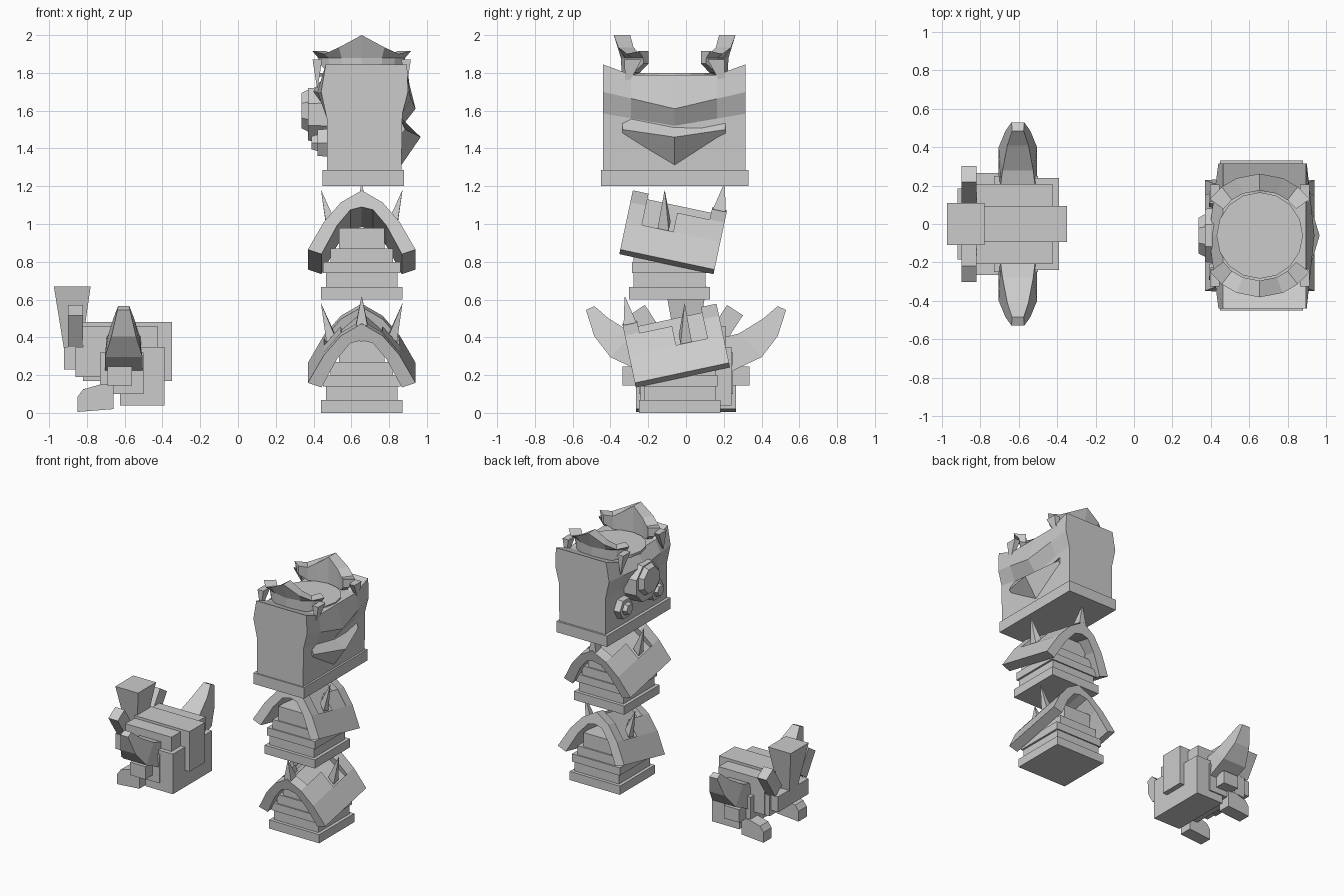
import bpy, bmesh
from math import sin, cos, pi, radians

old = bpy.data.objects.get("Cube")
if old:
    bpy.data.objects.remove(old)

stone = bpy.data.materials.new("plain grey")
stone.use_nodes = True
GREY = (0.6, 0.6, 0.6, 1)
stone.diffuse_color = GREY
stone.node_tree.nodes["Principled BSDF"].inputs["Base Color"].default_value = GREY


def loft(name, rings):
    """Skin a list of equal-length point rings and cap both ends."""
    bm = bmesh.new()
    rows = [[bm.verts.new(p) for p in ring] for ring in rings]
    n = len(rows[0])
    for a, b in zip(rows, rows[1:]):
        for i in range(n):
            j = (i + 1) % n
            bm.faces.new((a[i], a[j], b[j], b[i]))
    bm.faces.new(rows[0])
    bm.faces.new(rows[-1])
    bmesh.ops.recalc_face_normals(bm, faces=bm.faces)
    mesh = bpy.data.meshes.new(name)
    bm.to_mesh(mesh)
    bm.free()
    mesh.materials.append(stone)
    obj = bpy.data.objects.new(name, mesh)
    bpy.context.collection.objects.link(obj)
    return obj


def rect(x0, x1, y0, y1, z):
    return [(x0, y0, z), (x1, y0, z), (x1, y1, z), (x0, y1, z)]


def box(name, x, y, z):
    return loft(name, [rect(*x, *y, z[0]), rect(*x, *y, z[1])])


def disc(name, x, y, z, r0, r1, sides, turn=0):
    """Faceted disc facing along x, radius r0 at x[0] and r1 at x[1]."""
    loft(name, [[(px, y + r * cos(turn + 2 * pi * i / sides), z + r * sin(turn + 2 * pi * i / sides))
                 for i in range(sides)] for px, r in zip(x, (r0, r1))])


CX, CY = 0.655, -0.06

# --- two arched shoulder pieces, the lower one turned the other way ---
OUTER = [(0.285, -0.32), (0.2, -0.17), (0.11, -0.065), (0, 0)]
PANEL = [(0.285, -0.32), (0.205, -0.18), (0.19, -0.2), (0, -0.03)]
INNER = [(0, -0.09), (0.06, -0.105), (0.13, -0.19), (0.213, -0.345)]
TILT = radians(12)


def shoulder(prefix, base, s):
    def place(x, y, z):
        return (CX + x, CY + s * (0.028 + y * cos(TILT) + z * sin(TILT)),
                base + 0.525 - y * sin(TILT) + z * cos(TILT))

    def arch(name, outer, y0, y1):
        half = outer[:-1]
        ring = half + [outer[-1]] + [(-x, z) for x, z in reversed(half)]
        under = [(-x, z) for x, z in reversed(INNER)] + INNER[1:]
        loft(prefix + name, [[place(x, y, z) for x, z in ring + under] for y in (y0, y1)])

    arch("_front_band", OUTER, -0.255, -0.17)
    arch("_panel", PANEL, -0.17, 0.175)
    arch("_back_band", OUTER, 0.175, 0.255)
    # divided raised plate at one half of the panel
    for sx in (-1, 1):
        strip = [(0.19, -0.2), (0.2, -0.172), (0.11, -0.067), (0.1, -0.13)]
        loft(prefix + "_plate", [[place(sx * x, y, z) for x, z in strip] for y in (0.0, 0.175)])
        rim = [(0.285, -0.32), (0.2, -0.17), (0.18, -0.2), (0.22, -0.32)]
        loft(prefix + "_rim", [[place(sx * x, y, z) for x, z in rim] for y in (-0.17, 0.175)])
        # side spikes
        foot = [(0.145, -0.085), (0.145, -0.025), (0.185, -0.025), (0.185, -0.085)]
        tip = (0.215, -0.09, 0.035)
        loft(prefix + "_side_spike",
             [[place(sx * x, y, -0.12 if x < 0.15 else -0.17) for x, y in foot],
              [place(sx * (tip[0] + (x - 0.165) * 0.03), tip[1] + (y + 0.055) * 0.03, tip[2])
               for x, y in foot]])
    loft(prefix + "_ridge_spike",
         [[place(x, y, -0.01) for x, y in ((-0.03, 0.18), (0.03, 0.18), (0.03, 0.25), (-0.03, 0.25))],
          [place(x, y, 0.135) for x, y in ((-0.002, 0.21), (0.002, 0.21), (0.002, 0.214), (-0.002, 0.214))]])
    # stepped plinth under the arch
    mid = CY - s * 0.027
    for hx, hy, z0, z1 in ((0.215, 0.215, 0, 0.067), (0.19, 0.19, 0.067, 0.14),
                           (0.205, 0.2, 0.14, 0.2), (0.165, 0.19, 0.2, 0.27),
                           (0.12, 0.18, 0.27, 0.38)):
        box(prefix + "_plinth", (CX - hx, CX + hx), (mid - hy, mid + hy), (base + z0, base + z1))


shoulder("lower_pad", 0.0, -1)
shoulder("upper_pad", 0.6, 1)

# --- large head block with brow and mouth ---
box("head_base", (0.447, 0.88), (-0.45, 0.33), (1.2, 1.285))
rings = []
for y, top in ((-0.44, 1.845), (-0.29, 1.79), (CY, 1.79), (0.165, 1.79), (0.315, 1.845)):
    t = 1 - abs(y - CY) / 0.38
    rings.append([(x, y, z) for x, z in (
        (0.47, 1.285), (0.865, 1.285), (0.87, 1.585 - 0.065 * t), (0.9 + 0.04 * t, 1.70 - 0.09 * t),
        (0.895, top), (0.465, top), (0.44 - 0.05 * t, 1.70), (0.47, 1.56))])
loft("head_block", rings)
loft("mouth", [[(0.85, y, zt), (xr, y, zr), (0.85, y, zb)] for y, zt, xr, zr, zb in
               ((-0.335, 1.575, 0.885, 1.5, 1.46), (CY, 1.52, 0.967, 1.46, 1.29),
                (0.21, 1.575, 0.885, 1.5, 1.46))])

# round ornaments on the reverse side
disc("large_boss", (0.48, 0.37), CY, 1.58, 0.16, 0.15, 8, pi / 8)
disc("large_boss_centre", (0.37, 0.335), CY, 1.60, 0.12, 0.1, 8, pi / 8)
for s in (-1, 1):
    disc("small_boss", (0.48, 0.42), CY + s * 0.19, 1.43, 0.085, 0.08, 6)
    disc("small_boss_centre", (0.42, 0.39), CY + s * 0.19, 1.43, 0.05, 0.04, 6)

# crown made of two flared arcs
disc_pts = [(CX + 0.225 * cos(2 * pi * i / 16), CY + 0.225 * sin(2 * pi * i / 16)) for i in range(16)]
loft("crown_floor", [[(x, y, z) for x, y in disc_pts] for z in (1.78, 1.80)])
for s in (-1, 1):
    arc = []
    for deg, low, top in ((36, 1.85, 1.915), (52, 1.8, 1.90), (68, 1.79, 1.935), (90, 1.79, 2.0),
                          (112, 1.79, 1.935), (128, 1.8, 1.90), (144, 1.85, 1.915)):
        a = radians(deg)
        arc.append([(CX + r * cos(a), CY + s * r * sin(a), z) for r, z in
                    ((0.235, low), (0.28, low), (0.285, 1.88), (0.322, top), (0.235, top))])
    loft("crown_arc", arc)
    for sx in (-1, 1):
        x, y = CX + sx * 0.235, CY + s * 0.22
        loft("crown_fang", [rect(x - 0.025, x + 0.025, y - 0.045, y + 0.045, 1.87),
                            rect(x - 0.002, x + 0.002, y + s * 0.04 - 0.003, y + s * 0.04 + 0.003, 1.72)])

# --- blocky horned helmet, facing -x ---
for name, x, hy, z in (
        ("skull", (-0.82, -0.425), 0.208, (0.19, 0.46)),
        ("crest_strip", (-0.82, -0.35), 0.095, (0.17, 0.48)),
        ("neck_guard", (-0.625, -0.39), 0.24, (0.04, 0.35)),
        ("cheek_guard", (-0.73, -0.5), 0.25, (0.1, 0.32)),
        ("horn_lug", (-0.69, -0.56), 0.335, (0.145, 0.245)),
        ("brow", (-0.86, -0.7), 0.205, (0.19, 0.35)),
        ("visor", (-0.92, -0.8), 0.185, (0.23, 0.35))):
    box(name, x, (-hy, hy), z)
loft("plume", [rect(-0.92, -0.83, -0.05, 0.05, 0.33), rect(-0.975, -0.78, -0.11, 0.11, 0.67)])
for s in (-1, 1):
    # swept horn
    loft("horn", [[(-0.605 - w, s * y0, z0), (-0.605 + w, s * y0, z0),
                   (-0.605 + v, s * y1, z1), (-0.605 - v, s * y1, z1)]
                  for w, v, y0, z0, y1, z1 in (
                      (0.1, 0.09, 0.22, 0.21, 0.2, 0.4), (0.1, 0.08, 0.4, 0.295, 0.28, 0.42),
                      (0.065, 0.055, 0.485, 0.405, 0.41, 0.5), (0.033, 0.03, 0.53, 0.545, 0.485, 0.565))])
    # tilted ear block
    ear = box("ear", (-0.04, 0.04), (-0.05, 0.05), (-0.1, 0.1))
    ear.location = (-0.86, s * 0.205, 0.46)
    ear.rotation_euler.x = -s * radians(33)
    # bevelled tusk below
    loft("tusk", [[(x, s * y, z) for x, z in
                   ((-0.66, 0.02), (-0.85, 0.005), (-0.85, 0.085), (-0.82, 0.125), (-0.73, 0.15), (-0.66, 0.15))]
                  for y in (0.165, 0.265)])
